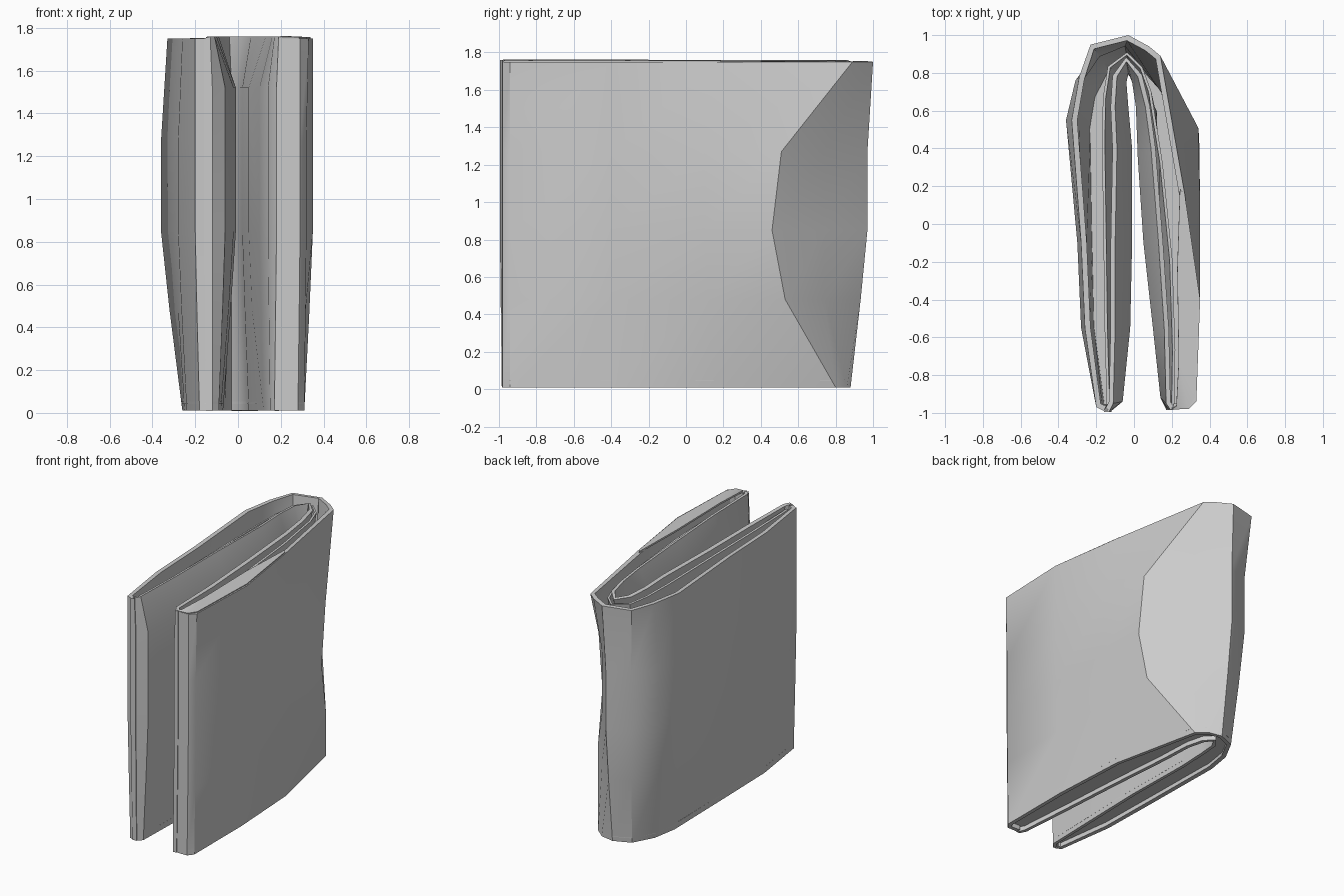
import bpy
import bmesh
from mathutils import Vector

cube = bpy.data.objects.get("Cube")
if cube:
    bpy.data.objects.remove(cube, do_unlink=True)

grey = bpy.data.materials.new("plain grey")
grey.use_nodes = True
colour = (0.6, 0.6, 0.6, 1)
grey.diffuse_color = colour
grey.node_tree.nodes["Principled BSDF"].inputs["Base Color"].default_value = colour

# Plan sections in hundredths, from the right-hand tip round the fold to the left-hand tip
OUTER_TOP = [(-16, -99), (-20, -97), (-26, -55), (-28, -10), (-33, 55), (-29, 78), (-23, 95), (-3, 100),
             (8, 94), (14, 89), (27, 15), (35, -40), (33, -94), (29, -98), (21, -98)]
OUTER_MID = [(-16, -99), (-20, -97), (-28, -55), (-30, -10), (-36, 55), (-31, 76), (-20, 91), (-4, 97),
             (15, 74), (34, 51), (35, 10), (35, -40), (32, -94), (29, -98), (21, -98)]
OUTER_LOW = [(-15, -98), (-18, -97), (-24, -55), (-25, -10), (-26, 50), (-23, 68), (-15, 83), (-3, 88),
             (7, 86), (14, 80), (28, 15), (31, -40), (31, -94), (28, -98), (20, -98)]
INNER_TOP = [(-13, -99), (-11, -95), (-10, -55), (-10, -10), (-9, 40), (-10, 62), (-9, 78), (-4, 86),
             (2, 78), (6, 62), (9, 40), (13, -10), (16, -55), (17, -95), (19, -98)]
INNER_MID = [(-12, -99), (-6, -94), (-2, -55), (-1, -10), (-1, 40), (-3, 62), (-4, 75), (-3, 80),
             (-1, 75), (1, 62), (2, 35), (5, -10), (10, -55), (14, -92), (18, -98)]
INNER_LOW = [(-12, -98), (-9, -95), (-8, -55), (-7, -10), (-8, 40), (-7, 62), (-6, 74), (-3, 79),
             (1, 74), (4, 62), (5, 40), (9, -10), (12, -55), (15, -94), (17, -98)]
CREASE, KINK = 9, 10


def section(points, z):
    return [Vector((x / 100, y / 100, z)) for x, y in points]


def blend(a, b, t):
    return [p.lerp(q, t) for p, q in zip(a, b)]


def sheet(name, rows, thickness, offset=0):
    """Loft rows of points into a sheet and give it thickness."""
    bm = bmesh.new()
    grid = [[bm.verts.new(p) for p in row] for row in rows]
    for low, high in zip(grid, grid[1:]):
        for i in range(len(low) - 1):
            bm.faces.new((low[i + 1], low[i], high[i], high[i + 1]))
    mesh = bpy.data.meshes.new(name)
    bm.to_mesh(mesh)
    bm.free()
    mesh.materials.append(grey)
    ob = bpy.data.objects.new(name, mesh)
    bpy.context.collection.objects.link(ob)
    bpy.ops.object.select_all(action="DESELECT")
    ob.select_set(True)
    bpy.context.view_layer.objects.active = ob
    solid = ob.modifiers.new("Thickness", "SOLIDIFY")
    solid.thickness = thickness
    solid.offset = offset
    # Apply before shading so that the rims stay crisp
    bpy.ops.object.modifier_apply(modifier=solid.name)
    bpy.ops.object.shade_smooth_by_angle(angle=0.6)


# Folded outer cover, with a curved crease beside the fold
outer = [section(OUTER_LOW, 0.01),
         blend(section(OUTER_LOW, 0.48), section(OUTER_MID, 0.48), 0.6),
         section(OUTER_MID, 0.85),
         section(OUTER_MID, 1.27),
         section(OUTER_TOP, 1.75)]
outer[1][CREASE] = Vector((0.33, 0.53, 0.48))
outer[1][CREASE - 1] = Vector((0.15, 0.74, 0.48))
outer[2][CREASE] = Vector((0.345, 0.46, 0.85))
sheet("outer_cover", outer, 0.03, -1)

# Inner facing that lines the gap between the two halves
inner = [section(INNER_LOW, 0.01),
         blend(section(INNER_LOW, 0.48), section(INNER_MID, 0.48), 0.6),
         section(INNER_MID, 0.85),
         section(INNER_MID, 1.52),
         section(INNER_TOP, 1.76)]
sheet("inner_facing", inner, 0.025, 1)

# Divider inside the pocket
divider = [blend(a, b, 0.7) for a, b in zip(outer, inner)]
for row in divider:
    for p in row:
        p.z = 0.04 + p.z * 0.96
sheet("pocket_divider", [row[1:-1] for row in divider], 0.015)

# Lip turned inward along the top of the left half, narrowing toward the fold
rim, facing = outer[-1][KINK:], inner[-1][KINK:]
lip = blend(rim, facing, 0.55)
lip[0] = rim[0].lerp(facing[0], 0.15)
sheet("top_lip", [blend(rim, facing, 0.05), lip], 0.012)

# Seams closing the pocket at the bottom and at both front edges
sheet("bottom_seam", [blend(r[0], r[1], 0.08) for r in (outer, inner)], 0.01)
for name, i in (("right_front_seam", 0), ("left_front_seam", -1)):
    sheet(name, [[r[i] for r in outer], [r[i] for r in inner]], 0.01)
